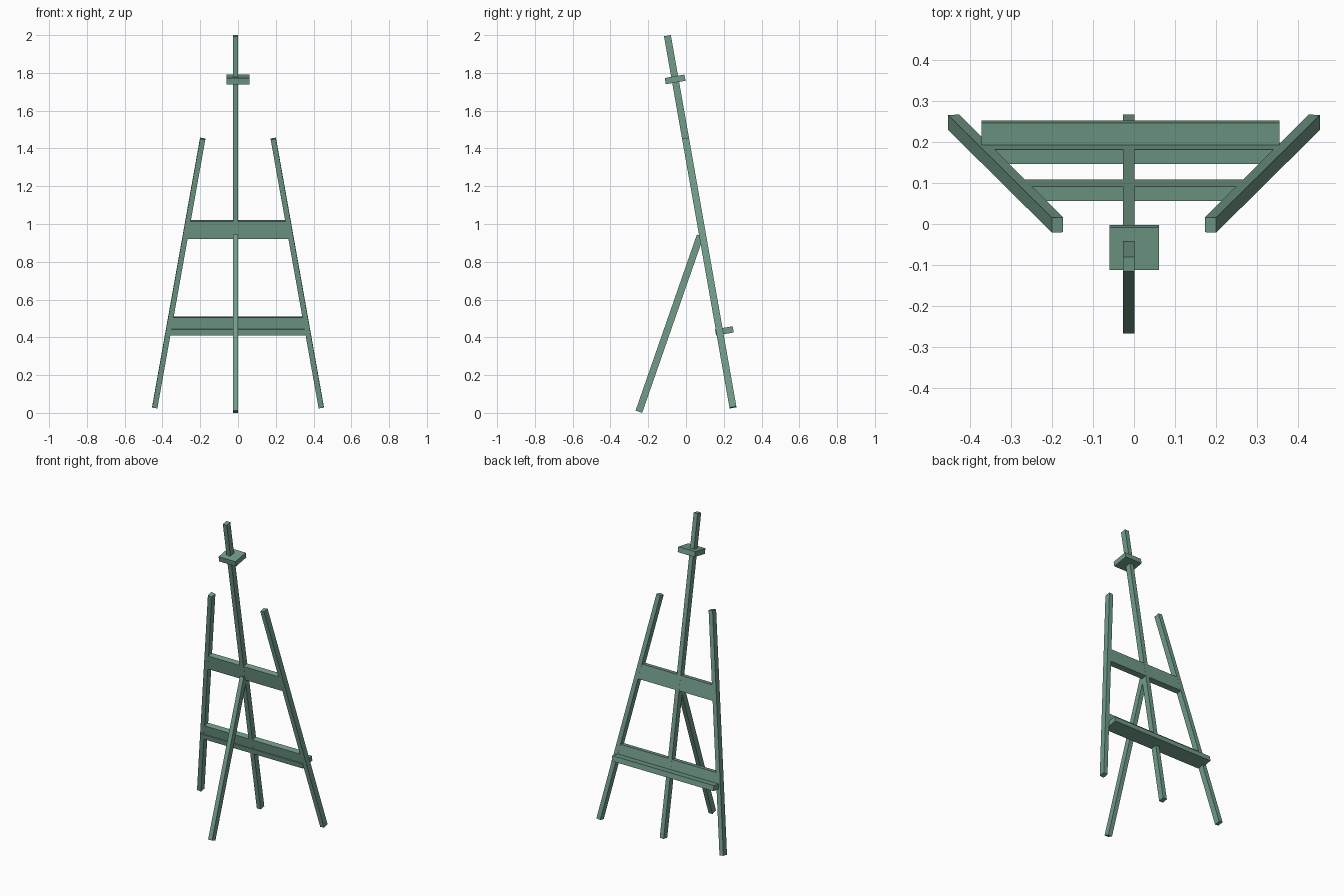
import bpy, bmesh, math
from mathutils import Vector

if "Cube" in bpy.data.objects:
    bpy.data.objects.remove(bpy.data.objects["Cube"])

TILT = math.radians(10)
N = Vector((0, math.cos(TILT), math.sin(TILT)))   # normal of the leaning frame
T = 0.0185                                        # half thickness of the timber
W = 0.014                                         # half width of the timber
CX = -0.013                                       # mast line

mat = bpy.data.materials.new("sage_green")
mat.diffuse_color = (0.168, 0.335, 0.255, 1)
mat.use_nodes = True
mat.node_tree.nodes["Principled BSDF"].inputs["Base Color"].default_value = mat.diffuse_color


def on_frame(x, z):
    """Point on the leaning plane at a given x and height."""
    return Vector((x, 0.249 - (z - 0.027) * math.tan(TILT), z))


def prism(name, corners, axis, lo, hi):
    """Extrude a flat outline along axis from lo to hi."""
    bm = bmesh.new()
    a = [bm.verts.new(c + axis * lo) for c in corners]
    b = [bm.verts.new(c + axis * hi) for c in corners]
    bm.faces.new(a)
    bm.faces.new(b[::-1])
    n = len(a)
    for i in range(n):
        j = (i + 1) % n
        bm.faces.new((a[i], b[i], b[j], a[j]))
    bmesh.ops.recalc_face_normals(bm, faces=bm.faces)
    me = bpy.data.meshes.new(name)
    bm.to_mesh(me)
    bm.free()
    me.materials.append(mat)
    ob = bpy.data.objects.new(name, me)
    bpy.context.collection.objects.link(ob)
    return ob


def bar(name, p, q, axis, half=T):
    """Straight timber from p to q, thick along axis."""
    side = (q - p).cross(axis).normalized() * W
    return prism(name, [p - side, p + side, q + side, q - side], axis, -half, half)


def board(name, z0, z1, x0, x1, lo, hi):
    """Flat board square to the frame."""
    pts = [on_frame(x0, z0), on_frame(x1, z0), on_frame(x1, z1), on_frame(x0, z1)]
    return prism(name, pts, N, lo, hi)


def leg_x(z):
    return 0.441 - (z - 0.027) * 0.254 / 1.425


# centre mast
bar("mast", on_frame(CX, 0.027), on_frame(CX, 1.997), N)

# splayed side legs
for s, label in ((-1, "left"), (1, "right")):
    bar(label + "_leg", on_frame(s * leg_x(0.029), 0.029),
        on_frame(s * leg_x(1.452), 1.452), N)

# crossbars, ends cut to the slope of the legs
for name, z0, z1 in (("upper_crossbar", 0.923, 1.017), ("lower_crossbar", 0.415, 0.508)):
    pts = [on_frame(-leg_x(z0), z0), on_frame(leg_x(z0), z0),
           on_frame(leg_x(z1), z1), on_frame(-leg_x(z1), z1)]
    prism(name, pts, N, -T + 0.0005, T - 0.0005)

# canvas tray and top clamp
board("tray", 0.413, 0.446, -0.373, 0.355, -0.022, 0.073)
board("top_clamp", 1.749, 1.782, -0.06, 0.061, -0.053, 0.053)

# rear prop leg
foot, head = Vector((CX, -0.2495, 0.006)), Vector((CX, 0.075, 0.938))
d = (head - foot).normalized()
bar("rear_leg", foot, head, Vector((0, d.z, -d.y)))
